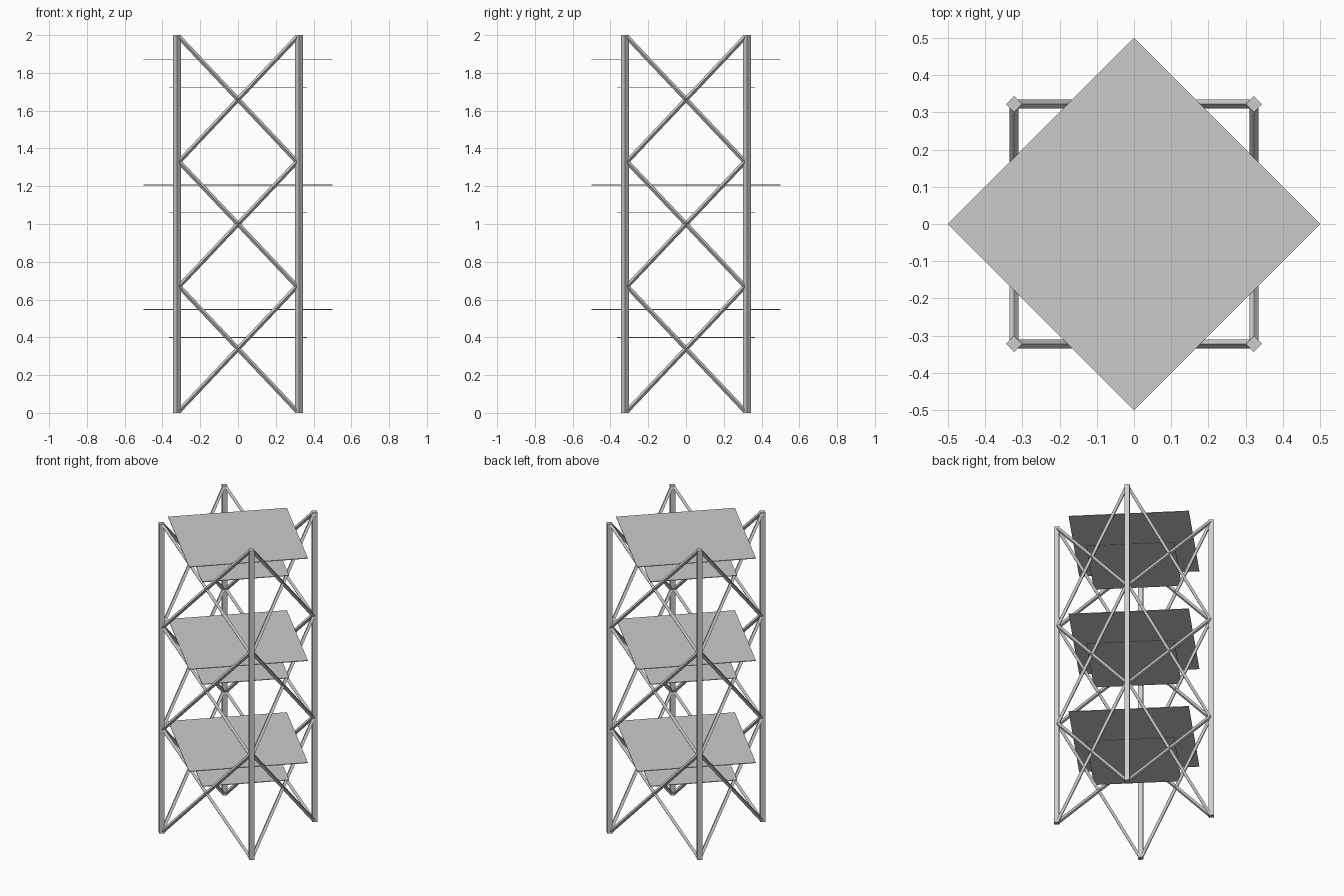
import bpy
from math import pi
from mathutils import Vector, Matrix

if "Cube" in bpy.data.objects:
    bpy.data.objects.remove(bpy.data.objects["Cube"])

P = 0.322          # post centre offset
X = 0.312          # brace end offset
LEVELS = [0.01, 0.67, 1.33, 1.99]


def prism(name, a, b, r):
    """Four-sided bar between two points, corners facing the axes."""
    a, b = Vector(a), Vector(b)
    d = b - a
    bpy.ops.mesh.primitive_cylinder_add(vertices=4, radius=r, depth=d.length)
    ob = bpy.context.object
    ob.name = name
    z = d.normalized()
    # one corner lies in the vertical plane of the bar, one across it
    side = Vector((1, 0, 0)) if abs(z.z) > 0.999 else z.cross(Vector((0, 0, 1))).normalized()
    up = z.cross(side)
    rot = Matrix((side, up, z)).transposed().to_4x4()
    ob.matrix_world = Matrix.Translation((a + b) / 2) @ rot
    return ob


def panel(name, half, z, t=0.004):
    """Thin diamond-shaped plate."""
    bpy.ops.mesh.primitive_cylinder_add(vertices=4, radius=half, depth=t, location=(0, 0, z))
    bpy.context.object.name = name


# corner posts
for sx in (-1, 1):
    for sy in (-1, 1):
        prism("corner_post", (sx * P, sy * P, 0), (sx * P, sy * P, 2), 0.0215)

# crossed braces on all four sides
for k in range(4):
    turn = Matrix.Rotation(k * pi / 2, 3, 'Z')
    for lo, hi in zip(LEVELS, LEVELS[1:]):
        for s in (-1, 1):
            prism("cross_brace", turn @ Vector((-s * X, -P, lo)),
                  turn @ Vector((s * X, -P, hi)), 0.012)

# pairs of diamond plates, large above small
for z in (0.547, 1.207, 1.869):
    panel("large_plate", 0.5, z)
    panel("small_plate", 0.365, z - 0.148)
